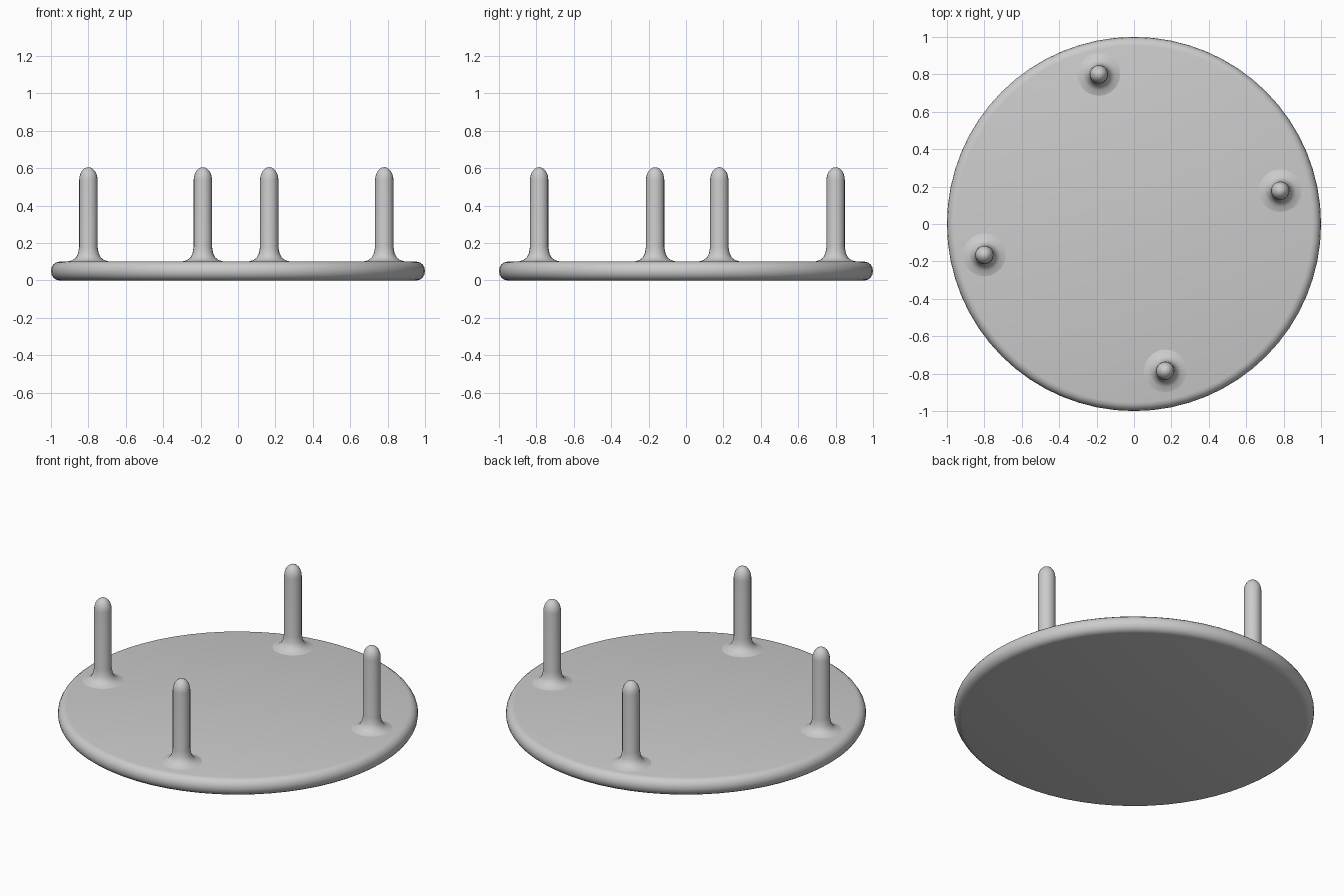
import bpy, bmesh, math

if "Cube" in bpy.data.objects:
    bpy.data.objects.remove(bpy.data.objects["Cube"])

grey = bpy.data.materials.new("plain grey")
grey.diffuse_color = (0.6, 0.6, 0.6, 1)
grey.use_nodes = True
grey.node_tree.nodes["Principled BSDF"].inputs["Base Color"].default_value = grey.diffuse_color


def lathe(name, profile, sides, location=(0, 0, 0)):
    """Spin a (radius, height) profile around z; both ends lie on the axis."""
    bm = bmesh.new()
    pts = [bm.verts.new((r, 0, z)) for r, z in profile]
    edges = [bm.edges.new(pair) for pair in zip(pts, pts[1:])]
    bmesh.ops.spin(bm, geom=pts + edges, cent=(0, 0, 0), axis=(0, 0, 1),
                   angle=math.tau, steps=sides, use_merge=True)
    bmesh.ops.remove_doubles(bm, verts=bm.verts, dist=1e-5)
    bmesh.ops.recalc_face_normals(bm, faces=bm.faces)
    mesh = bpy.data.meshes.new(name)
    bm.to_mesh(mesh)
    bm.free()
    mesh.materials.append(grey)
    obj = bpy.data.objects.new(name, mesh)
    obj.location = location
    bpy.context.collection.objects.link(obj)
    bpy.ops.object.select_all(action='DESELECT')
    obj.select_set(True)
    bpy.context.view_layer.objects.active = obj
    bpy.ops.object.shade_smooth_by_angle(angle=math.radians(40))
    return obj


# Round base with a soft rolled rim
BASE_BOTTOM, BASE_TOP, RIM = 0.0, 0.1, 0.045
rim = []
for i in range(9):
    a = -math.pi / 2 + math.pi * i / 8
    rim.append((1 - RIM + RIM * math.cos(a), 0.05 + 0.05 * math.sin(a)))
lathe("round_base", [(0, BASE_BOTTOM)] + rim + [(0, BASE_TOP)], 64)

# Upright pegs: flared foot, straight shaft, rounded tip
PEG_R, PEG_TOP, TIP = 0.049, 0.605, 0.068
foot = [(0, 0.08), (0.115, 0.08), (0.115, 0.1), (0.085, 0.108),
        (0.066, 0.123), (0.055, 0.145), (PEG_R, 0.18)]
tip = [(PEG_R * math.cos(a), PEG_TOP - TIP + TIP * math.sin(a))
       for a in (math.pi / 2 * i / 6 for i in range(6))]
peg_profile = foot + tip + [(0, PEG_TOP)]
pegs = {"left_peg": (-0.80, -0.165), "front_peg": (0.167, -0.785),
        "right_peg": (0.782, 0.178), "back_peg": (-0.188, 0.80)}
for name, (x, y) in pegs.items():
    lathe(name, peg_profile, 20, (x, y, 0))
